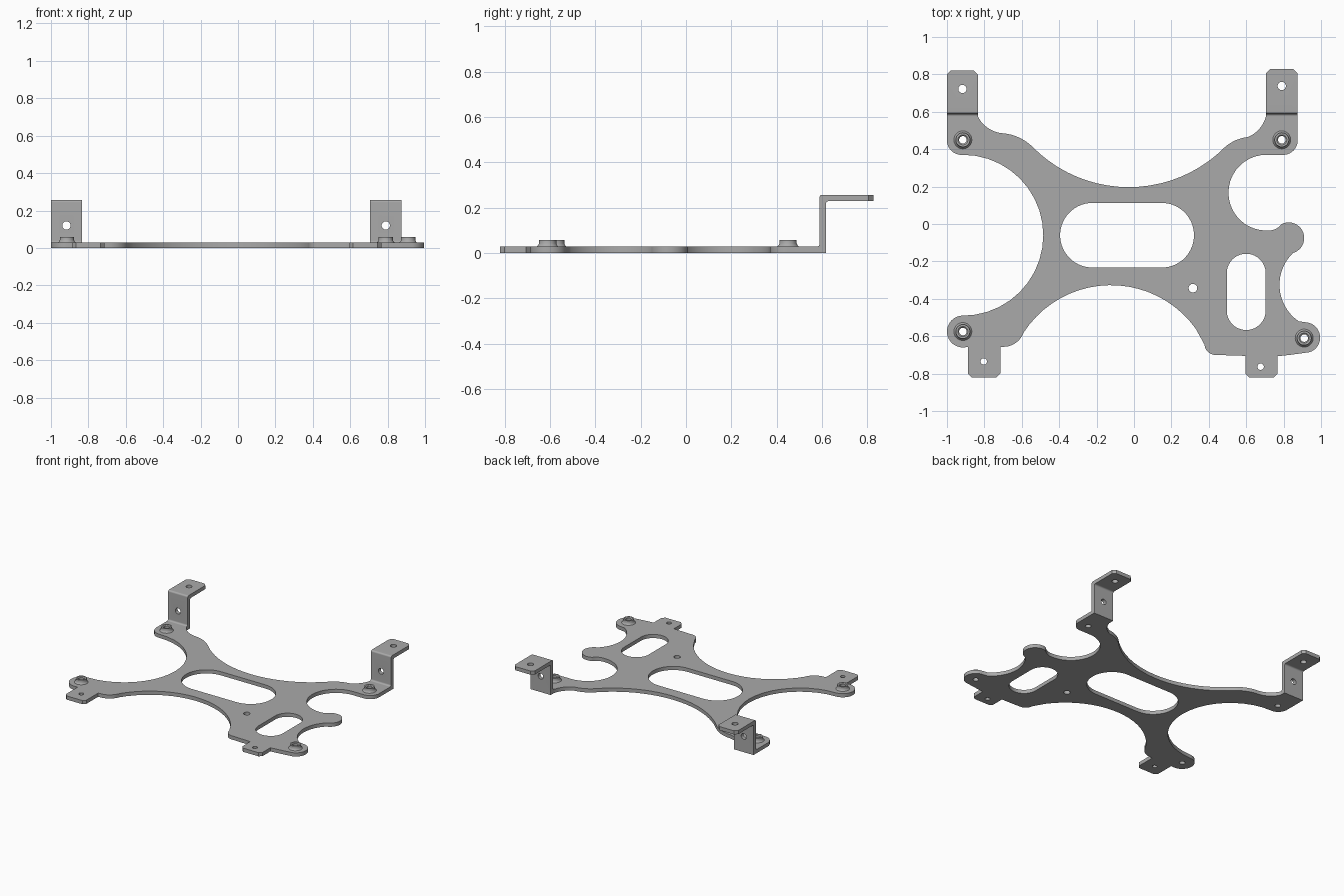
import bpy, bmesh, math
from mathutils import Vector, Matrix

cube = bpy.data.objects.get("Cube")
if cube:
    bpy.data.objects.remove(cube, do_unlink=True)

T = 0.028          # sheet thickness
FOOT = 0.575       # where the plate hands over to the upright brackets

metal = bpy.data.materials.new("grey metal")
metal.use_nodes = True
grey = (0.4, 0.4, 0.4, 1)
metal.diffuse_color = grey
metal.node_tree.nodes["Principled BSDF"].inputs["Base Color"].default_value = grey


def add_object(name, mesh):
    obj = bpy.data.objects.new(name, mesh)
    bpy.context.collection.objects.link(obj)
    return obj


def evaluated_mesh(obj):
    depsgraph = bpy.context.evaluated_depsgraph_get()
    return bpy.data.meshes.new_from_object(obj.evaluated_get(depsgraph))


def finish(obj):
    obj.data.materials.clear()
    obj.data.materials.append(metal)
    bpy.ops.object.select_all(action='DESELECT')
    obj.select_set(True)
    bpy.context.view_layer.objects.active = obj
    bpy.ops.object.shade_smooth_by_angle(angle=math.radians(35))


def arc(p, m, q, steps=20):
    """Points after p along the circle through p, m and q."""
    p, m, q = Vector(p), Vector(m), Vector(q)
    a, b = m - p, q - p
    d = 2 * a.cross(b)
    c = p + Vector((b.y * a.dot(a) - a.y * b.dot(b),
                    a.x * b.dot(b) - b.x * a.dot(a))) / d
    start = math.atan2(*(p - c).yx)
    sweep = (math.atan2(*(q - c).yx) - start) % math.tau
    if d < 0:
        sweep -= math.tau
    r = (p - c).length
    angles = [start + sweep * i / steps for i in range(1, steps + 1)]
    return [(c.x + r * math.cos(t), c.y + r * math.sin(t)) for t in angles]


def path(steps):
    """A pair is a straight run, four numbers are an arc: middle, end."""
    pts = [steps[0]]
    for s in steps[1:]:
        pts += [s] if len(s) == 2 else arc(pts[-1], s[:2], s[2:])
    return pts


def slot(x, y, half_x, half_y):
    """Stadium-shaped opening; equal halves give a circle."""
    r = min(half_x, half_y)
    pts = []
    for i in range(48):
        t = math.tau * (i + 0.5) / 48
        c, s = math.cos(t), math.sin(t)
        pts.append((x + r * c + math.copysign(half_x - r, c),
                    y + r * s + math.copysign(half_y - r, s)))
    return pts


def tab(right, left, top, bottom, cut=0.02):
    """Small downward lug with clipped corners."""
    return [(right, top), (right, bottom + cut), (right - cut, bottom),
            (left + cut, bottom), (left, bottom + cut), (left, top)]


# Plate outline, clockwise from the left bracket
outline = path([
    (-0.835, FOOT), (-0.79, 0.52, -0.70, 0.485), (-0.61, 0.46, -0.54, 0.41),
    (-0.03, 0.197, 0.485, 0.41), (0.54, 0.446, 0.61, 0.465),
    (0.675, 0.515, 0.705, FOOT), (0.875, FOOT), (0.875, 0.45),
    (0.85, 0.39, 0.79, 0.37), (0.71, 0.37), (0.505, 0.167, 0.71, -0.035),
    (0.76, -0.025, 0.79, 0), (0.91, -0.07, 0.85, -0.155),
    (0.778, -0.32, 0.88, -0.52), (0.93, -0.527), (0.995, -0.61, 0.94, -0.685),
    (0.87, -0.695, 0.787, -0.705)]
    + tab(0.767, 0.596, -0.705, -0.82)
    + [(0.436, -0.70), (0.397, -0.685, 0.377, -0.645),
       (0.33, -0.56), (-0.125, -0.327, -0.59, -0.58),
       (-0.625, -0.63, -0.676, -0.655)]
    + tab(-0.715, -0.887, -0.658, -0.82)
    + [(-0.915, -0.66), (-0.975, -0.635, -1, -0.575),
       (-0.975, -0.515, -0.915, -0.49), (-0.485, -0.06, -0.915, 0.37),
       (-0.975, 0.39, -1, 0.45), (-1, FOOT)])

boss_spots = {"back_right": (-0.915, 0.45), "back_left": (0.79, 0.45),
              "front_right": (-0.915, -0.575), "front_left": (0.91, -0.61)}

openings = [slot(-0.037, -0.06, 0.358, 0.173), slot(0.6, -0.363, 0.104, 0.204)]
for x, y, r in [(0.315, -0.343, 0.023), (-0.803, -0.735, 0.017), (0.677, -0.763, 0.017)]:
    openings.append(slot(x, y, r, r))
openings += [slot(x, y, 0.02, 0.02) for x, y in boss_spots.values()]

# Base plate: filled outline with openings
curve = bpy.data.curves.new("plate_outline", 'CURVE')
curve.dimensions = '2D'
curve.fill_mode = 'BOTH'
curve.extrude = T / 2
for pts in [outline] + openings:
    spline = curve.splines.new('POLY')
    spline.points.add(len(pts) - 1)
    for point, (x, y) in zip(spline.points, pts):
        point.co = (x, y, 0, 1)
    spline.use_cyclic_u = True
helper = add_object("plate_helper", curve)
plate = add_object("base_plate", evaluated_mesh(helper))
bpy.data.objects.remove(helper, do_unlink=True)
bm = bmesh.new()
bm.from_mesh(plate.data)
bmesh.ops.translate(bm, verts=bm.verts, vec=(0, 0, T / 2))
bmesh.ops.remove_doubles(bm, verts=bm.verts, dist=0.0001)
bmesh.ops.recalc_face_normals(bm, faces=bm.faces)
bm.to_mesh(plate.data)
bm.free()
finish(plate)


# Bent brackets: Z-shaped strip with a hole in the wall and the top flange
def bracket(name, x, width, end_y, hole_y):
    top, back, front, r = 0.257, 0.617, 0.617 - T, 0.012
    k = r * 0.3
    profile = path([
        (FOOT, 0), (back, 0), (back, top - T - r),
        (back + k, top - T - k, back + r, top - T), (end_y, top - T),
        (end_y, top), (front + r, top), (front + k, top - k, front, top - r),
        (front, T + r), (front - k, T + k, front - r, T), (FOOT, T)])
    bm = bmesh.new()
    face = bm.faces.new([bm.verts.new((x - width / 2, y, z)) for y, z in profile])
    side = bmesh.ops.extrude_face_region(bm, geom=[face])["geom"]
    bmesh.ops.translate(bm, vec=(width, 0, 0),
                        verts=[v for v in side if isinstance(v, bmesh.types.BMVert)])
    corners = [e for e in bm.edges if all(v.co.y > end_y - 0.001 for v in e.verts)
               and abs(e.verts[0].co.x - e.verts[1].co.x) < 0.001]
    bmesh.ops.bevel(bm, geom=corners, offset=0.022, segments=1, affect='EDGES')
    bmesh.ops.recalc_face_normals(bm, faces=bm.faces)
    mesh = bpy.data.meshes.new(name)
    bm.to_mesh(mesh)
    bm.free()
    obj = add_object(name, mesh)

    # Drill both holes
    for spot, turn in [((x, hole_y, top), 0), ((x, back, 0.12), math.pi / 2)]:
        bm = bmesh.new()
        bmesh.ops.create_cone(bm, cap_ends=True, segments=32, radius1=0.022,
                              radius2=0.022, depth=0.12,
                              matrix=Matrix.Translation(spot) @ Matrix.Rotation(turn, 4, 'X'))
        drill_mesh = bpy.data.meshes.new("drill")
        bm.to_mesh(drill_mesh)
        bm.free()
        drill = add_object("drill", drill_mesh)
        drill.hide_render = True
        cut = obj.modifiers.new("hole", 'BOOLEAN')
        cut.operation = 'DIFFERENCE'
        cut.solver = 'EXACT'
        cut.object = drill
        drilled = evaluated_mesh(obj)
        obj.modifiers.clear()
        obj.data = drilled
        bpy.data.objects.remove(drill, do_unlink=True)
    finish(obj)


bracket("right_bracket", -0.9175, 0.165, 0.822, 0.722)
bracket("left_bracket", 0.79, 0.17, 0.828, 0.738)

# Raised threaded bosses: lathed rings with a flared foot
ring = [(0.02, T), (0.048, T), (0.042, 0.034), (0.038, 0.042),
        (0.038, 0.058), (0.027, 0.058), (0.02, 0.052)]
for place, (x, y) in boss_spots.items():
    bm = bmesh.new()
    verts = [bm.verts.new((x + r, y, z)) for r, z in ring]
    edges = [bm.edges.new((v, verts[i - 1])) for i, v in enumerate(verts)]
    bmesh.ops.spin(bm, geom=verts + edges, cent=(x, y, 0), axis=(0, 0, 1),
                   angle=math.tau, steps=36)
    bmesh.ops.remove_doubles(bm, verts=bm.verts, dist=0.0001)
    bmesh.ops.recalc_face_normals(bm, faces=bm.faces)
    mesh = bpy.data.meshes.new(place + "_boss")
    bm.to_mesh(mesh)
    bm.free()
    finish(add_object(place + "_boss", mesh))
